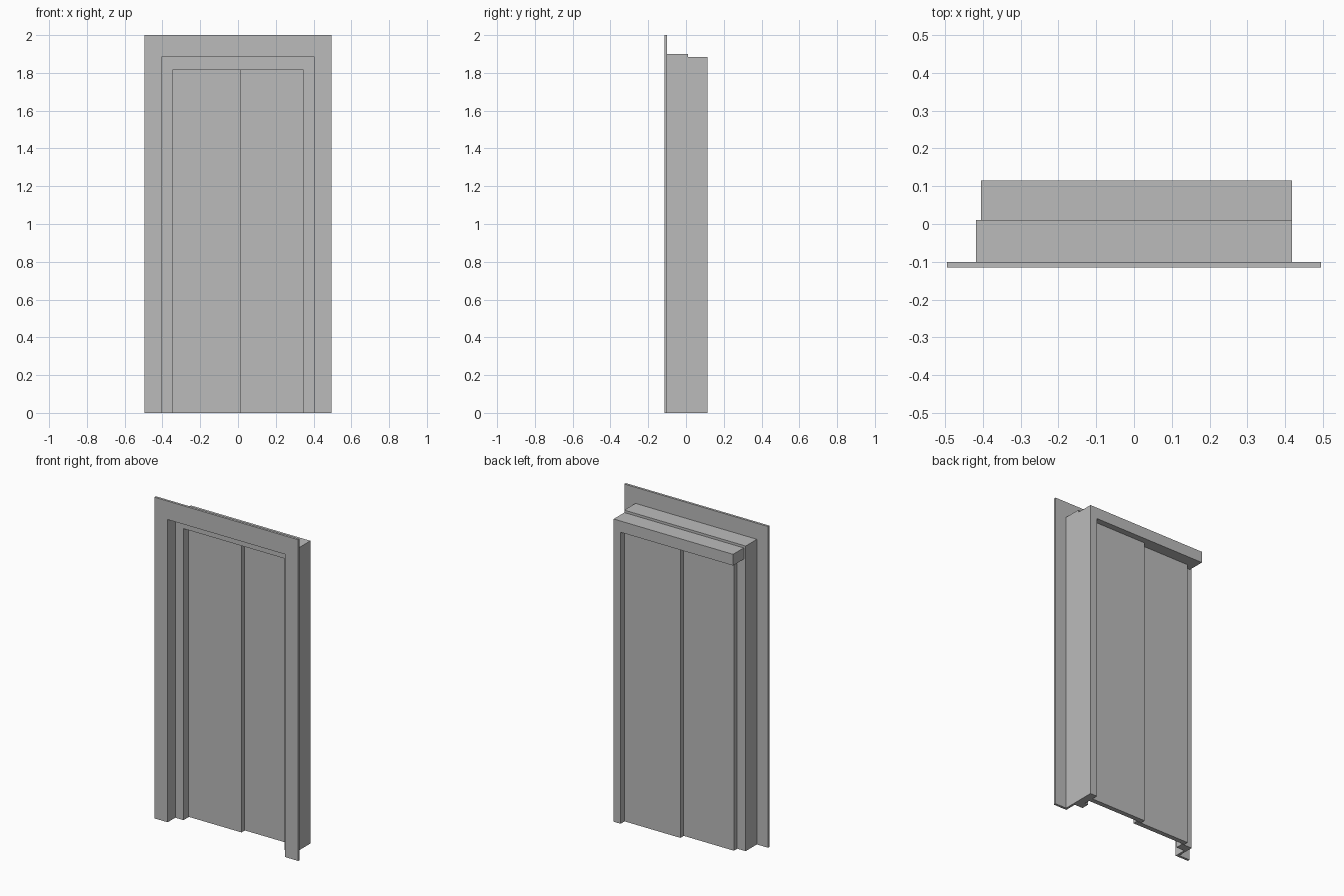
import bpy
import bmesh

if "Cube" in bpy.data.objects:
    bpy.data.objects.remove(bpy.data.objects["Cube"], do_unlink=True)

steel = bpy.data.materials.new("brushed_grey")
steel.use_nodes = True
GREY = (0.5, 0.5, 0.5, 1)
steel.diffuse_color = GREY
steel.node_tree.nodes["Principled BSDF"].inputs["Base Color"].default_value = GREY


def extrude_profile(name, outline, front, back):
    """Extrude a front outline of (x, z) points from y=front to y=back."""
    bm = bmesh.new()
    face = bm.faces.new([bm.verts.new((x, front, z)) for x, z in outline])
    moved = bmesh.ops.extrude_face_region(bm, geom=[face])["geom"]
    verts = [v for v in moved if isinstance(v, bmesh.types.BMVert)]
    bmesh.ops.translate(bm, verts=verts, vec=(0, back - front, 0))
    bmesh.ops.recalc_face_normals(bm, faces=bm.faces)
    mesh = bpy.data.meshes.new(name)
    bm.to_mesh(mesh)
    bm.free()
    mesh.materials.append(steel)
    obj = bpy.data.objects.new(name, mesh)
    bpy.context.collection.objects.link(obj)
    return obj


def portal(name, outer, top, inner, opening, front, back):
    """Upside-down U: two jambs joined by a lintel."""
    outline = [(-outer, 0), (-outer, top), (outer, top), (outer, 0),
               (inner, 0), (inner, opening), (-inner, opening), (-inner, 0)]
    return extrude_profile(name, outline, front, back)


def panel(name, left, right, top, front, back):
    outline = [(left, 0), (left, top), (right, top), (right, 0)]
    return extrude_profile(name, outline, front, back)


OPENING = 1.815      # clear height of the doorway
HEADER_TOP = 1.885

# Surround: wall trim, thin lining, then the deeper inner frame
portal("wall_trim", 0.495, 2.0, 0.404, HEADER_TOP, -0.115, -0.10)
portal("frame_lining", 0.418, 1.90, 0.404, HEADER_TOP, -0.10, -0.04)
portal("inner_frame", 0.418, 1.90, 0.347, OPENING, -0.04, 0.01)

# Rear header with a single jamb on the left side
extrude_profile("rear_header_and_jamb",
                [(-0.405, OPENING), (-0.405, HEADER_TOP), (0.418, HEADER_TOP),
                 (0.418, 0), (0.37, 0), (0.37, OPENING)], 0.01, 0.115)

# Two overlapping sliding panels
panel("right_door_panel", -0.36, 0.015, OPENING, 0.013, 0.043)
panel("left_door_panel", -0.015, 0.37, OPENING, 0.046, 0.076)
